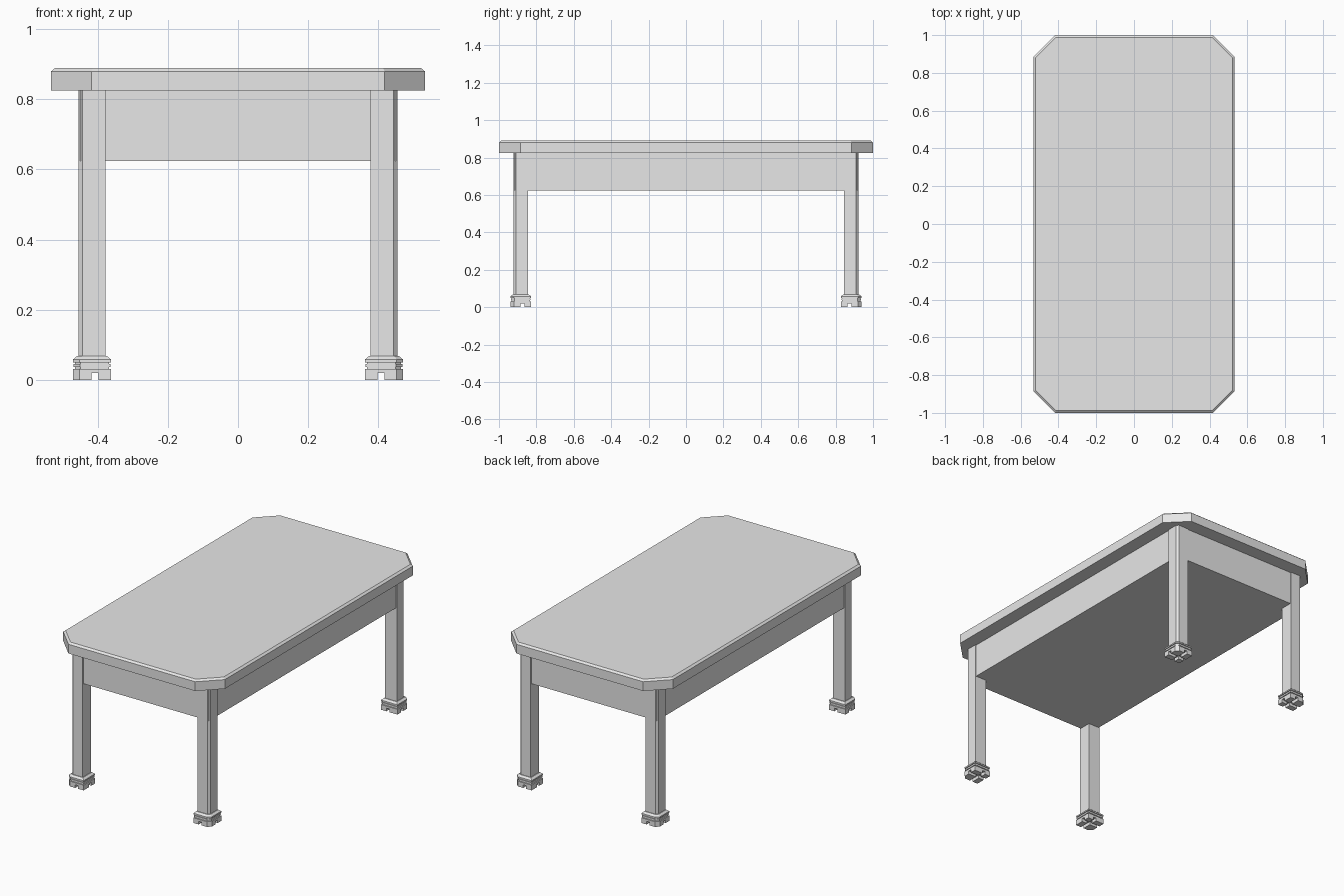
import bpy
import bmesh

cube = bpy.data.objects.get("Cube")
if cube:
    bpy.data.objects.remove(cube, do_unlink=True)

GREY = (0.8, 0.8, 0.8, 1.0)
grey = bpy.data.materials.new("plain_grey")
grey.use_nodes = True
grey.diffuse_color = GREY
grey.node_tree.nodes["Principled BSDF"].inputs["Base Color"].default_value = GREY


def rectangle(x0, x1, y0, y1, cut, all_corners):
    """Counter-clockwise outline with the outer corner, or all corners, cut."""
    outer = [(x1, y1 - cut), (x1 - cut, y1)]
    if not all_corners:
        return [(x0, y0), (x1, y0)] + outer + [(x0, y1)]
    return outer + [(x0 + cut, y1), (x0, y1 - cut), (x0, y0 + cut),
                    (x0 + cut, y0), (x1 - cut, y0), (x1, y0 + cut)]


def loft(name, box, cut, levels, all_corners=False):
    """Stack the outline through (height, inset) levels and cap both ends."""
    x0, x1, y0, y1 = box
    bm = bmesh.new()
    rings = []
    for z, d in levels:
        # a parallel inset shortens a 45 degree cut
        pts = rectangle(x0 + d, x1 - d, y0 + d, y1 - d,
                        cut - 0.586 * d, all_corners)
        rings.append([bm.verts.new((x, y, z)) for x, y in pts])
    n = len(rings[0])
    for low, high in zip(rings, rings[1:]):
        for i in range(n):
            j = (i + 1) % n
            bm.faces.new((low[i], low[j], high[j], high[i]))
    bm.faces.new(rings[0][::-1])
    bm.faces.new(rings[-1])
    return finish(name, bm)


def block(name, size, centre):
    bm = bmesh.new()
    bmesh.ops.create_cube(bm, size=1)
    bmesh.ops.scale(bm, vec=size, verts=bm.verts)
    bmesh.ops.translate(bm, vec=centre, verts=bm.verts)
    return finish(name, bm)


def finish(name, bm):
    mesh = bpy.data.meshes.new(name)
    bm.to_mesh(mesh)
    bm.free()
    mesh.materials.append(grey)
    obj = bpy.data.objects.new(name, mesh)
    bpy.context.collection.objects.link(obj)
    return obj


def mirror_to_corners(obj):
    mod = obj.modifiers.new("four_corners", "MIRROR")
    mod.use_axis = (True, True, False)
    mod.use_mirror_merge = False


# Table top with cut corners and a bevelled upper edge
loft("table_top", (-0.533, 0.533, -1, 1), 0.115,
     [(0.825, 0), (0.88, 0), (0.89, 0.012)], all_corners=True)

# Solid apron body between the legs
block("apron", (0.90, 1.834, 0.201), (0, 0, 0.7245))

# Legs with a cut outer corner
legs = loft("legs", (0.3785, 0.4555, 0.845, 0.922), 0.012,
            [(0.06, 0), (0.825, 0)])
mirror_to_corners(legs)

# Feet with two grooves and a sloped shoulder
feet = loft("feet", (0.362, 0.471, 0.829, 0.938), 0.019,
            [(0, 0), (0.031, 0), (0.031, 0.006), (0.037, 0.006),
             (0.037, 0.002), (0.045, 0.002), (0.045, 0.006), (0.05, 0.006),
             (0.05, 0), (0.058, 0), (0.068, 0.012)])

# Crossed slots under each foot
for name, size in (("slot_cutter_x", (0.3, 0.02, 0.038)),
                   ("slot_cutter_y", (0.02, 0.3, 0.038))):
    cutter = block(name, size, (0.4075, 0.8745, 0))
    cutter.hide_render = True
    cutter.hide_viewport = True
    cutter.display_type = "WIRE"
    mod = feet.modifiers.new(name, "BOOLEAN")
    mod.operation = "DIFFERENCE"
    mod.solver = "EXACT"
    mod.object = cutter
mirror_to_corners(feet)
